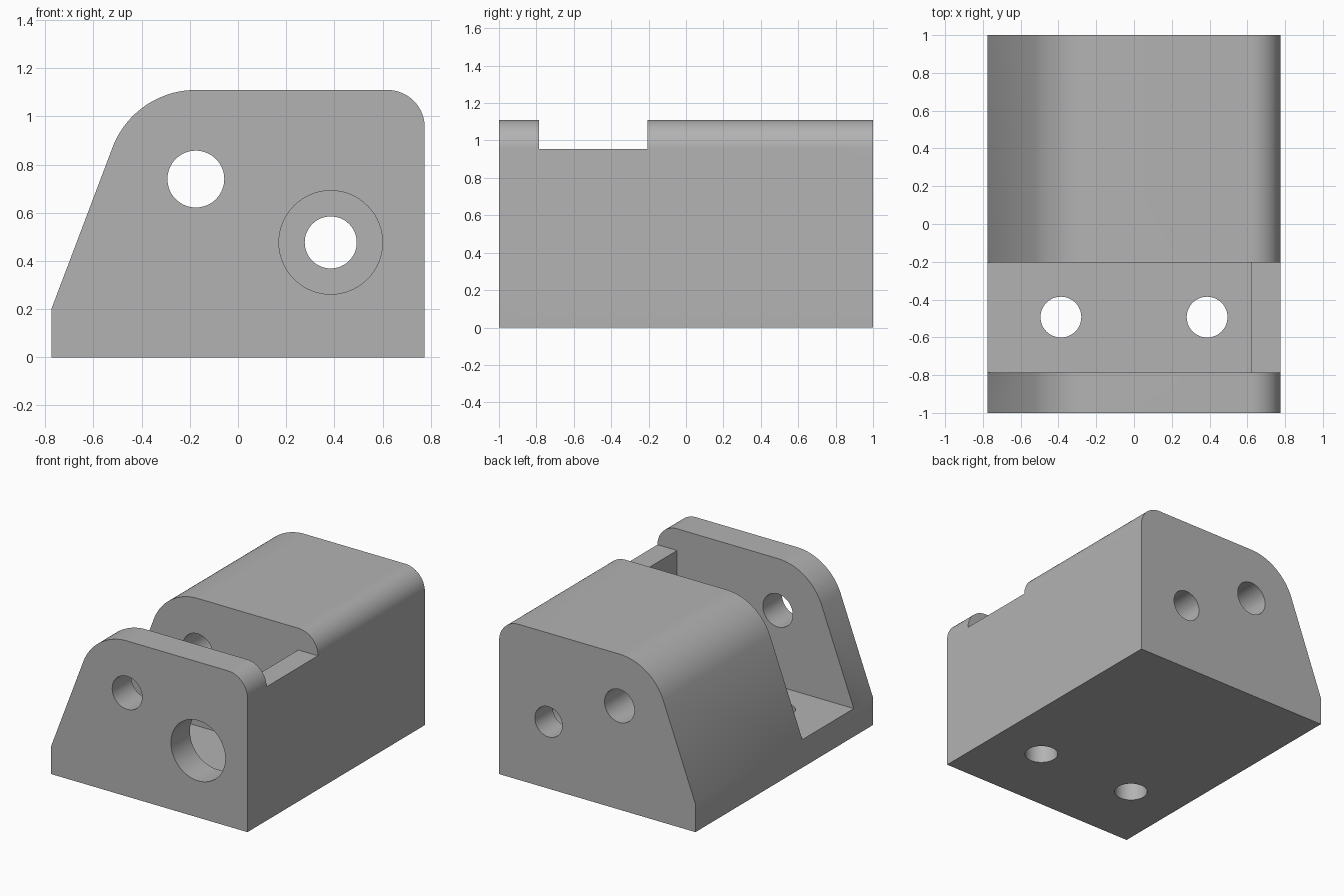
import bpy, bmesh, math
from mathutils import Matrix

default = bpy.data.objects.get("Cube")
if default:
    bpy.data.objects.remove(default, do_unlink=True)

HALF_W, HEIGHT, LIP = 0.775, 1.11, 0.2
SLOT_FRONT, SLOT_BACK = -0.785, -0.205
PIN = (-0.175, 0.74)       # pin hole, concentric with the large shoulder
BORE = (0.385, 0.477)      # spring bore

grey = bpy.data.materials.new("plain grey")
grey.use_nodes = True
colour = (0.45, 0.45, 0.45, 1)
grey.diffuse_color = colour
grey.node_tree.nodes["Principled BSDF"].inputs["Base Color"].default_value = colour


def make_object(name, bm):
    bmesh.ops.recalc_face_normals(bm, faces=bm.faces)
    mesh = bpy.data.meshes.new(name)
    bm.to_mesh(mesh)
    bm.free()
    mesh.materials.append(grey)
    obj = bpy.data.objects.new(name, mesh)
    bpy.context.collection.objects.link(obj)
    return obj


def arc(centre, radius, start, end, steps):
    angles = [start + (end - start) * i / steps for i in range(steps + 1)]
    return [(centre[0] + radius * math.cos(a), centre[1] + radius * math.sin(a)) for a in angles]


def cylinder(name, radius, start, end, axis):
    """Cutter along y (start/end are y) at x,z = axis, or along z if axis has 'z'."""
    bm = bmesh.new()
    bmesh.ops.create_cone(bm, cap_ends=True, segments=64, radius1=radius,
                          radius2=radius, depth=end - start)
    middle = (start + end) / 2
    if axis[0] == "z":
        matrix = Matrix.Translation((axis[1], axis[2], middle))
    else:
        matrix = Matrix.Translation((axis[0], middle, axis[1])) @ Matrix.Rotation(math.pi / 2, 4, "X")
    bm.transform(matrix)
    return make_object(name, bm)


def box(name, low, high):
    bm = bmesh.new()
    bmesh.ops.create_cube(bm, size=1)
    for v in bm.verts:
        v.co = [high[i] if v.co[i] > 0 else low[i] for i in range(3)]
    return make_object(name, bm)


# Side profile: sloped face, large shoulder and small shoulder
shoulder = HEIGHT - PIN[1]
dx, dz = -HALF_W - PIN[0], LIP - PIN[1]
tangent = math.atan2(dz, dx) % math.tau - math.acos(shoulder / math.hypot(dx, dz))
fillet = 0.155
profile = [(-HALF_W, 0), (-HALF_W, LIP)]
profile += arc(PIN, shoulder, tangent, math.pi / 2, 24)
profile += arc((HALF_W - fillet, HEIGHT - fillet), fillet, math.pi / 2, 0, 20)
profile += [(HALF_W, 0)]

bm = bmesh.new()
face = bm.faces.new([bm.verts.new((x, -1, z)) for x, z in profile])
result = bmesh.ops.extrude_face_region(bm, geom=[face])
for v in result["geom"]:
    if isinstance(v, bmesh.types.BMVert):
        v.co.y = 1
body = make_object("bracket_body", bm)

# Cutters: cross slot, notch over the slot wall, pin hole, bores, mounting holes
cutters = [
    box("slot_cutter", (-1, SLOT_FRONT, LIP), (HALF_W - fillet, SLOT_BACK, 1.3)),
    box("notch_cutter", (0.4, SLOT_FRONT, HEIGHT - fillet), (1, SLOT_BACK, 1.35)),
    cylinder("pin_cutter", 0.118, -1.1, 1.1, PIN),
    cylinder("bore_cutter", 0.215, -1.1, 0.8, BORE),
    cylinder("rod_cutter", 0.108, 0.5, 1.1, BORE),
]
for x in (-0.387, 0.387):
    cutters.append(cylinder("mounting_hole_cutter", 0.108, -0.1, 0.3, ("z", x, -0.493)))

for cutter in cutters:
    cut = body.modifiers.new(cutter.name, "BOOLEAN")
    cut.operation = "DIFFERENCE"
    cut.solver = "EXACT"
    cut.object = cutter

# Apply the cuts, then discard the cutters
bpy.context.view_layer.update()
cut_mesh = bpy.data.meshes.new_from_object(body.evaluated_get(bpy.context.evaluated_depsgraph_get()))
body.modifiers.clear()
body.data = cut_mesh
cut_mesh.name = "bracket_body"
for cutter in cutters:
    bpy.data.objects.remove(cutter, do_unlink=True)

# Smooth the curved walls, keep edges sharp
bpy.ops.object.select_all(action="DESELECT")
body.select_set(True)
bpy.context.view_layer.objects.active = body
bpy.ops.object.shade_smooth_by_angle(angle=math.radians(30))
